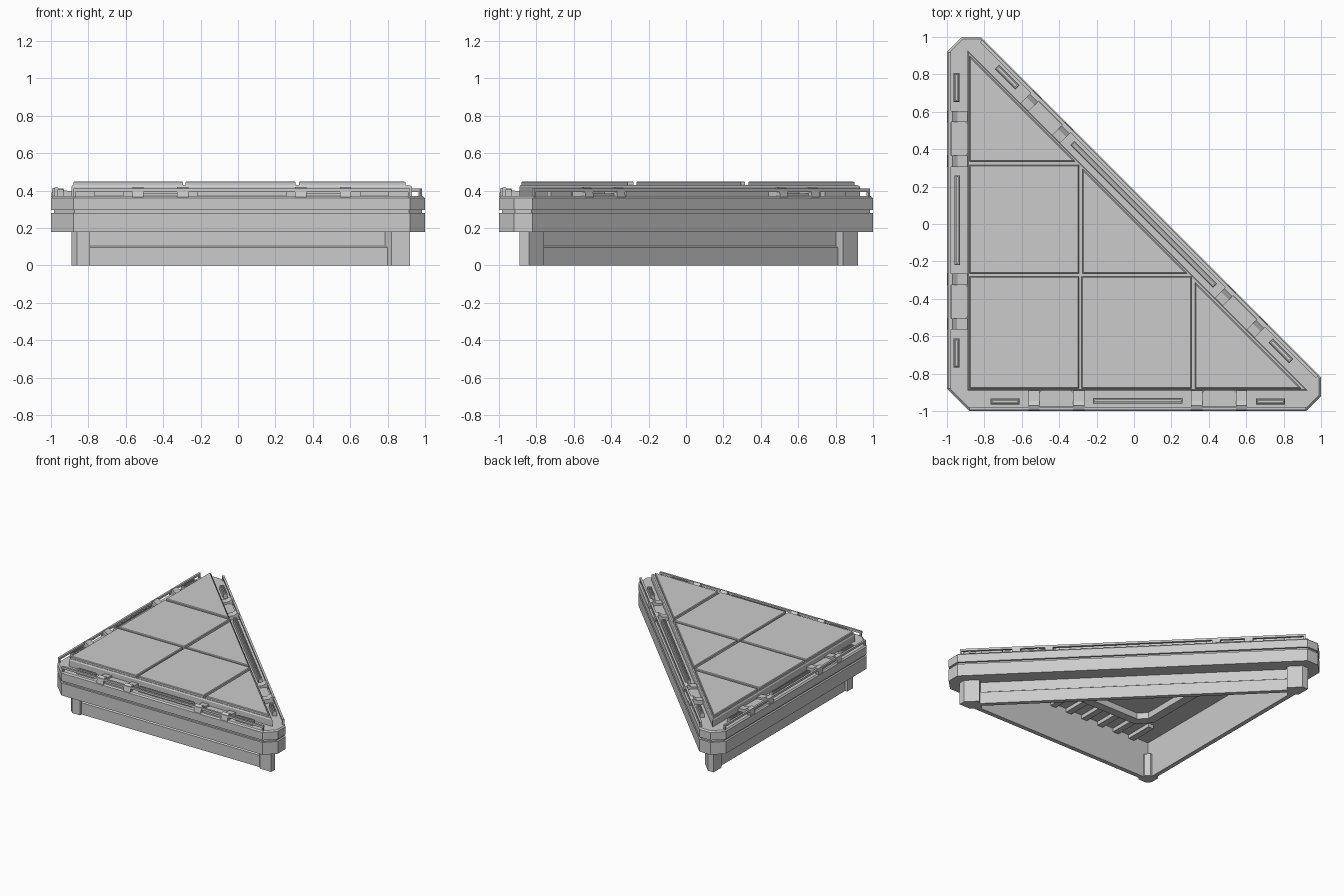
import bpy, bmesh
from math import radians
from mathutils import Matrix, Vector

if "Cube" in bpy.data.objects:
    bpy.data.objects.remove(bpy.data.objects["Cube"])


def inset(poly, d):
    """Mitred inward offset of a counter-clockwise polygon."""
    out = []
    for i, p in enumerate(poly):
        p = Vector(p)
        e1 = (p - Vector(poly[i - 1])).normalized()
        e2 = (Vector(poly[(i + 1) % len(poly)]) - p).normalized()
        n1, n2 = Vector((-e1.y, e1.x)), Vector((-e2.y, e2.x))
        out.append(p + (n1 + n2) * (d / (1 + n1.dot(n2))))
    return out


def loft(name, poly, profile, closed=False, matrix=Matrix()):
    """Stack inset copies of poly following (inset, z) profile points."""
    bm = bmesh.new()
    rings = [[bm.verts.new((q.x, q.y, z)) for q in inset(poly, d)] for d, z in profile]
    n = len(poly)
    pairs = list(zip(rings, rings[1:]))
    if closed:
        pairs.append((rings[-1], rings[0]))
    else:
        bm.faces.new(rings[0][::-1])
        bm.faces.new(rings[-1])
    for a, b in pairs:
        for i in range(n):
            j = (i + 1) % n
            bm.faces.new((a[i], a[j], b[j], b[i]))
    bmesh.ops.recalc_face_normals(bm, faces=bm.faces)
    me = bpy.data.meshes.new(name)
    bm.to_mesh(me)
    bm.free()
    ob = bpy.data.objects.new(name, me)
    ob.matrix_world = matrix
    bpy.context.collection.objects.link(ob)
    return ob


def rect(x0, x1, y0, y1):
    return [(x0, y0), (x1, y0), (x1, y1), (x0, y1)]


def tri(a, c):
    """Right triangle bounded by x = a, y = a and x + y = c."""
    return [(a, a), (c - a, a), (a, c - a)]


# Main slab: outer chamfered outline, groove round the side, hollow underside
outline = [(-1, .92), (-1, -.88), (-.88, -1), (.92, -1),
           (1, -.92), (1, -.82), (-.82, 1), (-.92, 1)]
loft("platform_slab", outline,
     [(.11, .30), (.11, .18), (0, .18), (0, .28), (.015, .28), (.015, .297),
      (0, .297), (0, .36), (.01, .37)])

# Lower skirt wall with stepped band, open in the middle
loft("base_skirt", tri(-.87, .03),
     [(.035, 0), (0, 0), (0, .095), (.015, .105), (.015, .185),
      (-.03, .185), (-.03, .305), (.035, .305)], closed=True)

# Corner posts
post = [(0, .01), (.06, .185)]
loft("corner_post", [(-.89, -.86), (-.86, -.89), (-.79, -.89), (-.79, -.82),
                     (-.82, -.79), (-.89, -.79)], [(0, 0), (0, .185)])
acute = [(.82, -.89), (.92, -.89), (.92, -.84), (.84, -.76), (.76, -.83)]
loft("front_right_post", acute, [(0, 0), (0, .185)])
loft("back_left_post", [(y, x) for x, y in acute][::-1], [(0, 0), (0, .185)])

# Underside ribs: chamfered triangular frame and cross slats
loft("underside_frame", [(-.62, -.52), (-.52, -.62), (.22, -.62), (.30, -.54),
                         (-.54, .30), (-.62, .22)],
     [(0, .305), (0, .25), (.07, .25), (.07, .305)], closed=True)
for i in range(7):
    x = -.7 + i * .15
    loft("underside_slat", rect(x, x + .05, -.84, -.61), [(0, .305), (0, .27)])

# Raised deck with bevelled floor tiles
loft("tile_bed", tri(-.89, .04), [(0, .365), (0, .42), (.006, .43)])
tiles = [rect(-.88, -.295, -.88, -.28), rect(-.28, .308, -.88, -.28),
         rect(-.88, -.295, -.265, .315),
         [(-.88, .335), (-.315, .335), (-.88, .90)],
         [(-.275, -.265), (.285, -.265), (-.275, .295)],
         [(.327, -.88), (.895, -.88), (.327, -.312)]]
for t in tiles:
    loft("floor_tile", t, [(0, .425), (0, .445), (.005, .45)])

# Edge fittings for each side, in a frame with x along the edge and y inward
bar = [(0, .365), (0, .405), (.004, .41), (.010, .41), (.010, .39)]
clip_profile = [(0, .365), (.008, .41), (.03, .42), (.055, .402), (.11, .397), (.11, .365)]
upright = Matrix(((0, 0, 1, 0), (1, 0, 0, 0), (0, 1, 0, 0), (0, 0, 0, 1)))


def edge_fittings(origin, angle, bar_half, clip_at, end_at, rail_half):
    m = Matrix.Translation((*origin, 0)) @ Matrix.Rotation(radians(angle), 4, 'Z')
    loft("centre_bar", rect(-bar_half, bar_half, .04, .07), bar, matrix=m)
    # thin outer rail standing on short end feet
    loft("edge_rail", rect(-rail_half, rail_half, .006, .022),
         [(0, .393), (0, .41)], matrix=m)
    for s in (-1, 1):
        e = s * (rail_half - .006)
        loft("rail_foot", rect(e - .006, e + .006, .007, .021),
             [(0, .36), (0, .395)], matrix=m)
        loft("end_bar", rect(s * end_at - .077, s * end_at + .077, .035, .067),
             bar, matrix=m)
        c = s * clip_at
        plate = [(-.1, .025), (.1, .025), (.1, .09), (.08, .11), (-.08, .11), (-.1, .09)]
        loft("clip_plate", [(c + x, y) for x, y in plate], [(0, .365), (0, .385)],
             matrix=m)
        for k in (-1, 1):
            b = c + k * .12
            loft("clip_block", clip_profile[::-1], [(0, b - .03), (0, b + .03)],
                 matrix=m @ upright)


edge_fittings((.02, -1), 0, .24, .435, .71, .90)
edge_fittings((-1, .02), -90, .24, .435, .71, .90)
edge_fittings((.09, .09), 135, .54, .735, 1.035, 1.27)
